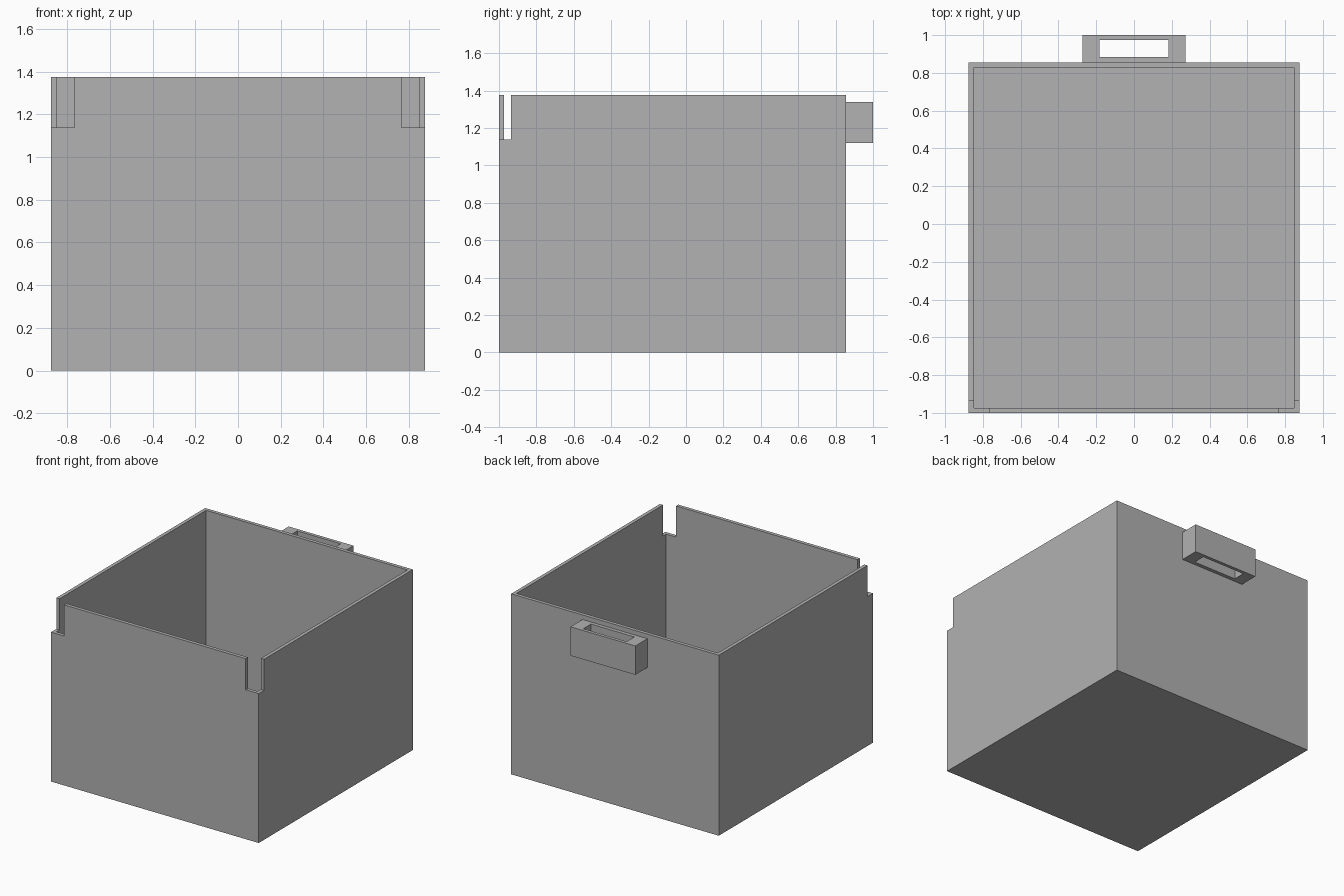
import bpy
from mathutils import Vector

old = bpy.data.objects.get("Cube")
if old:
    bpy.data.objects.remove(old, do_unlink=True)

grey = bpy.data.materials.new("plain_grey")
grey.use_nodes = True
colour = (0.445, 0.445, 0.445, 1)
grey.diffuse_color = colour
grey.node_tree.nodes["Principled BSDF"].inputs["Base Color"].default_value = colour


def box(name, low, high):
    """Box between two opposite corners."""
    low, high = Vector(low), Vector(high)
    bpy.ops.mesh.primitive_cube_add(size=1, location=(low + high) / 2)
    ob = bpy.context.object
    ob.name = name
    ob.scale = high - low
    bpy.ops.object.transform_apply(location=True, rotation=False, scale=True)
    ob.data.materials.append(grey)
    return ob


def cut(target, low, high):
    """Remove a box-shaped volume from the target."""
    cutter = box("cutter", low, high)
    cutter.hide_render = True
    mod = target.modifiers.new("cut", "BOOLEAN")
    mod.operation = "DIFFERENCE"
    mod.solver = "EXACT"
    mod.object = cutter
    bpy.context.view_layer.objects.active = target
    bpy.ops.object.modifier_apply(modifier=mod.name)
    bpy.data.objects.remove(cutter, do_unlink=True)


half, front, back, top, wall = 0.875, -1, 0.855, 1.375, 0.027

# Open bin with thin walls and a floor
bin_body = box("bin_body", (-half, front, 0), (half, back, top))
cut(bin_body, (wall - half, front + wall, wall), (half - wall, back - wall, top + 1))

# Notches in the two upper front corners
for x1, x2 in ((-1, -0.765), (0.765, 1)):
    cut(bin_body, (x1, front - 1, 1.138), (x2, -0.935, top + 1))

# Back handle loop with a vertical slot
handle = box("back_handle", (-0.273, back - 0.01, 1.12), (0.273, 1, 1.34))
cut(handle, (-0.183, 0.883, 1), (0.183, 0.975, 1.5))
